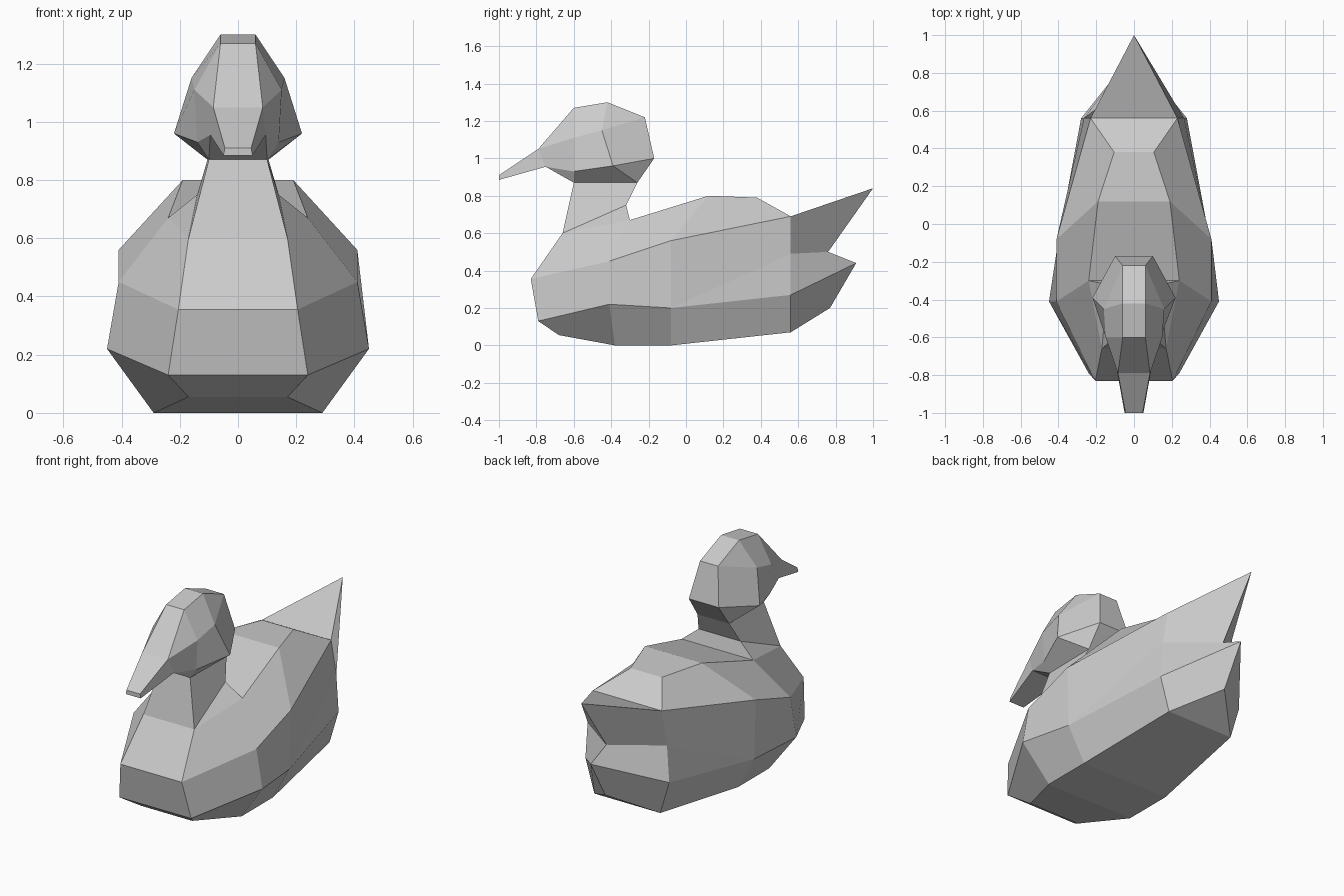
import bpy

cube = bpy.data.objects.get("Cube")
if cube:
    bpy.data.objects.remove(cube, do_unlink=True)

grey = bpy.data.materials.new("plain_grey")
grey.use_nodes = True
grey.diffuse_color = (0.6, 0.6, 0.6, 1)
bsdf = next(n for n in grey.node_tree.nodes if n.type == 'BSDF_PRINCIPLED')
bsdf.inputs["Base Color"].default_value = (0.6, 0.6, 0.6, 1)
bsdf.inputs["Roughness"].default_value = 0.8


def mirrored(p):
    return (-p[0], p[1], p[2])


def loft(name, sections, caps=True, open_first=(), open_last=()):
    """Loft mirrored half-profiles; repeated points collapse quads to triangles.
    open_first / open_last: spans whose strip across the centre is left open."""
    verts, index, faces = [], {}, []

    def face(*pts):
        ids = []
        for p in pts:
            if p not in index:
                index[p] = len(verts)
                verts.append(p)
            if index[p] not in ids:
                ids.append(index[p])
        if len(ids) > 2:
            faces.append(ids)

    n = len(sections[0])
    rings = [s + [mirrored(p) for p in reversed(s)] for s in sections]
    for k, (a, b) in enumerate(zip(rings, rings[1:])):
        for j in range(2 * n):
            if (j == n - 1 and k in open_last) or (j == 2 * n - 1 and k in open_first):
                continue
            i = (j + 1) % (2 * n)
            face(a[j], b[j], b[i], a[i])
    if caps:
        first, last = sections[0], sections[-1]
        for p, q in zip(first, first[1:]):
            face(p, q, mirrored(q), mirrored(p))
        for p, q in zip(last, last[1:]):
            face(p, mirrored(p), mirrored(q), q)

    mesh = bpy.data.meshes.new(name)
    mesh.from_pydata(verts, [], faces)
    mesh.materials.append(grey)
    mesh.update()
    obj = bpy.data.objects.new(name, mesh)
    bpy.context.collection.objects.link(obj)
    return obj


# Points shared between neighbouring parts
chest_top = (0.17, -0.66, 0.60)
shoulder = (0.24, -0.30, 0.67)
throat = (0.10, -0.60, 0.87)
nape = (0.105, -0.26, 0.87)

# Body: half-profiles from belly to back, running chest to tail
chest_low = (0.24, -0.79, 0.13)
breast_low = (0.45, -0.41, 0.22)
flank_low = (0.40, -0.08, 0.20)
rump = [(0.22, 0.56, 0.07), (0.28, 0.56, 0.27), (0.265, 0.56, 0.49), (0.23, 0.56, 0.69)]
tail_tip = (0.0, 1.0, 0.84)
loft("body", [
    [(0.17, -0.68, 0.055), chest_low, chest_low, (0.205, -0.83, 0.355), chest_top],
    [(0.29, -0.38, 0.0), breast_low, breast_low, (0.41, -0.41, 0.45), shoulder],
    [(0.29, -0.08, 0.0), flank_low, flank_low, (0.41, -0.08, 0.56), (0.19, 0.12, 0.80)],
    rump + [(0.105, 0.38, 0.79)],
    rump + [rump[-1]],
    [(0.0, 0.77, 0.20), (0.0, 0.91, 0.44), (0.0, 0.76, 0.50), tail_tip, tail_tip],
], open_last={0})

# Neck: half-profiles from front to back, running top to bottom
loft("neck", [
    [throat, nape],
    [chest_top, (0.14, -0.32, 0.75)],
    [chest_top, shoulder],
], caps=False)

# Head with beak: half-profiles from below to crown, running beak to nape
beak_low, beak_up = (0.05, -1.0, 0.885), (0.045, -1.0, 0.91)
root_low, root_up = (0.095, -0.75, 0.955), (0.085, -0.79, 1.05)
crown_back = (0.06, -0.22, 1.22)
loft("head", [
    [beak_low, beak_low, beak_up, beak_up],
    [root_low, root_low, root_up, root_up],
    [throat, (0.14, -0.60, 0.93), (0.15, -0.60, 1.11), (0.06, -0.60, 1.27)],
    [nape, (0.22, -0.39, 0.96), (0.16, -0.45, 1.15), (0.06, -0.42, 1.30)],
    [nape, (0.10, -0.17, 1.0), crown_back, crown_back],
], open_first={2})
